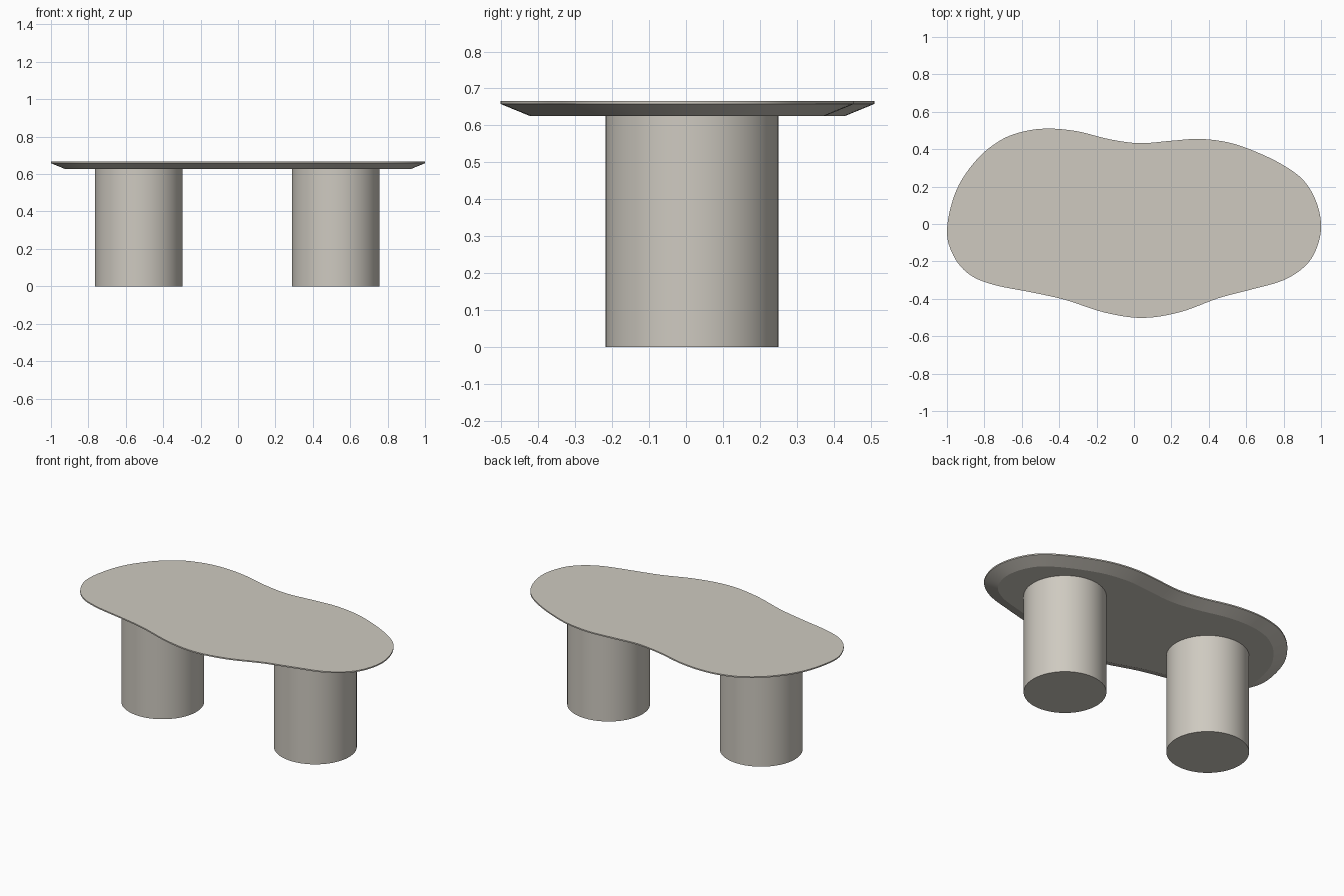
import bpy, bmesh, math
from mathutils import Vector

if "Cube" in bpy.data.objects:
    bpy.data.objects.remove(bpy.data.objects["Cube"])

stone = bpy.data.materials.new("warm grey stone")
stone.diffuse_color = (0.62, 0.59, 0.53, 1)
stone.use_nodes = True
stone.node_tree.nodes["Principled BSDF"].inputs["Base Color"].default_value = stone.diffuse_color


def finish(name, bm):
    bmesh.ops.recalc_face_normals(bm, faces=bm.faces)
    me = bpy.data.meshes.new(name)
    bm.to_mesh(me)
    bm.free()
    me.materials.append(stone)
    ob = bpy.data.objects.new(name, me)
    bpy.context.collection.objects.link(ob)
    bpy.ops.object.select_all(action='DESELECT')
    ob.select_set(True)
    bpy.context.view_layer.objects.active = ob
    bpy.ops.object.shade_smooth_by_angle(angle=math.radians(15))
    return ob


# Organic outline of the top, clockwise from the left end
OUTLINE = [(-1, -.03), (-.95, .18), (-.84, .345), (-.71, .45), (-.58, .497),
           (-.45, .51), (-.3, .495), (-.13, .453), (.03, .432), (.2, .445),
           (.35, .455), (.5, .437), (.63, .395), (.78, .325), (.9, .24),
           (.97, .13), (1, 0), (.98, -.12), (.92, -.22), (.8, -.3),
           (.62, -.352), (.45, -.397), (.25, -.47), (.05, -.502),
           (-.15, -.475), (-.37, -.405), (-.55, -.365), (-.75, -.325),
           (-.88, -.27), (-.965, -.17)]


def smooth_loop(points, steps=6):
    p = [Vector(q) for q in points]
    n, out = len(p), []
    for i in range(n):
        a, b, c, d = p[i - 1], p[i], p[(i + 1) % n], p[(i + 2) % n]
        for s in range(steps):
            t = s / steps
            out.append(.5 * (2 * b + (c - a) * t + (2 * a - 5 * b + 4 * c - d) * t * t
                             + (3 * b - a - 3 * c + d) * t ** 3))
    return out


def inset(loop, dist):
    n, out = len(loop), []
    for i in range(n):
        t = (loop[(i + 2) % n] - loop[i - 2]).normalized()
        out.append(loop[i] + Vector((t.y, -t.x)) * dist)
    return out


# Table top: thin vertical lip, then a wide bevel underneath
loop = smooth_loop(OUTLINE)
bm = bmesh.new()
rings = []
for z, d in ((.666, 0), (.658, 0), (.626, .078)):
    rings.append([bm.verts.new((v.x, v.y, z)) for v in inset(loop, d)])
n = len(loop)
for a, b in zip(rings, rings[1:]):
    for i in range(n):
        j = (i + 1) % n
        bm.faces.new((a[i], a[j], b[j], b[i]))
bm.faces.new(rings[0])
bm.faces.new(rings[-1])
finish("table_top", bm)

# Two drum legs
for name, x in (("left_leg", -.53), ("right_leg", .522)):
    bm = bmesh.new()
    bmesh.ops.create_cone(bm, cap_ends=True, segments=64, radius1=.234,
                          radius2=.234, depth=.626)
    bmesh.ops.translate(bm, verts=bm.verts, vec=(x, .016, .313))
    finish(name, bm)
